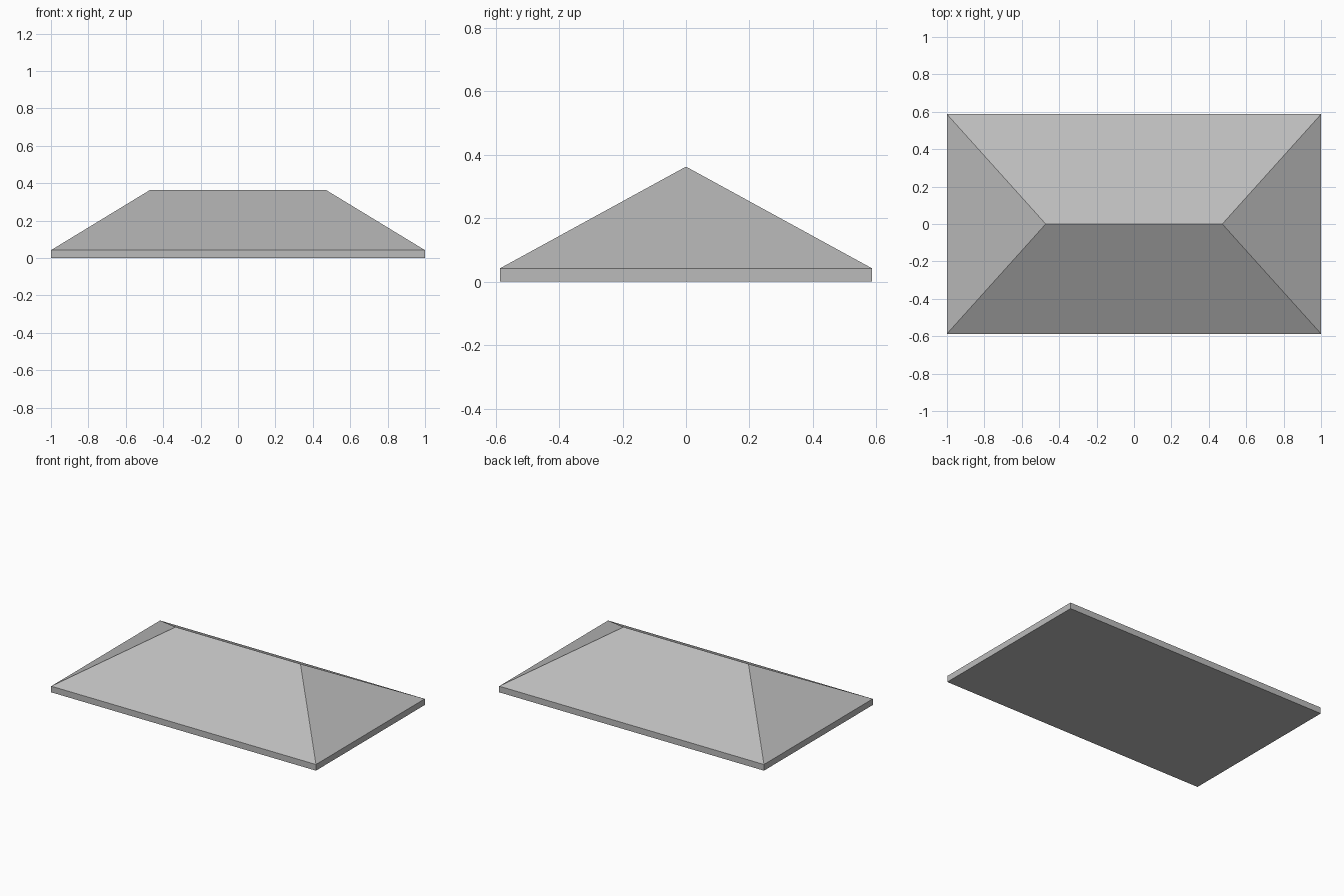
import bpy
import bmesh

if "Cube" in bpy.data.objects:
    bpy.data.objects.remove(bpy.data.objects["Cube"], do_unlink=True)

HALF_X, HALF_Y = 1.0, 0.587
EAVE_Z, RIDGE_Z, RIDGE_X = 0.042, 0.363, 0.472

grey = bpy.data.materials.new("roof grey")
color = (0.5, 0.5, 0.5, 1)
grey.use_nodes = True
grey.diffuse_color = color
grey.node_tree.nodes["Principled BSDF"].inputs["Base Color"].default_value = color


def add_part(name, bm):
    bmesh.ops.recalc_face_normals(bm, faces=bm.faces)
    mesh = bpy.data.meshes.new(name)
    bm.to_mesh(mesh)
    bm.free()
    mesh.materials.append(grey)
    obj = bpy.data.objects.new(name, mesh)
    bpy.context.collection.objects.link(obj)


# Hipped roof: four slopes rising from a shallow fascia to a level ridge
bm = bmesh.new()
corners = [(-1, -1), (1, -1), (1, 1), (-1, 1)]
base, eave = [[bm.verts.new((sx * HALF_X, sy * HALF_Y, z)) for sx, sy in corners]
              for z in (0, EAVE_Z)]
left, right = [bm.verts.new((s * RIDGE_X, 0, RIDGE_Z)) for s in (1, -1)]

# Flat underside and fascia boards
bm.faces.new(base)
for i in range(4):
    j = (i + 1) % 4
    bm.faces.new((base[i], base[j], eave[j], eave[i]))

# Front and back slopes, then the two hip ends
bm.faces.new((eave[0], eave[1], left, right))
bm.faces.new((eave[2], eave[3], right, left))
bm.faces.new((eave[1], eave[2], left))
bm.faces.new((eave[3], eave[0], right))
add_part("hipped_roof", bm)
